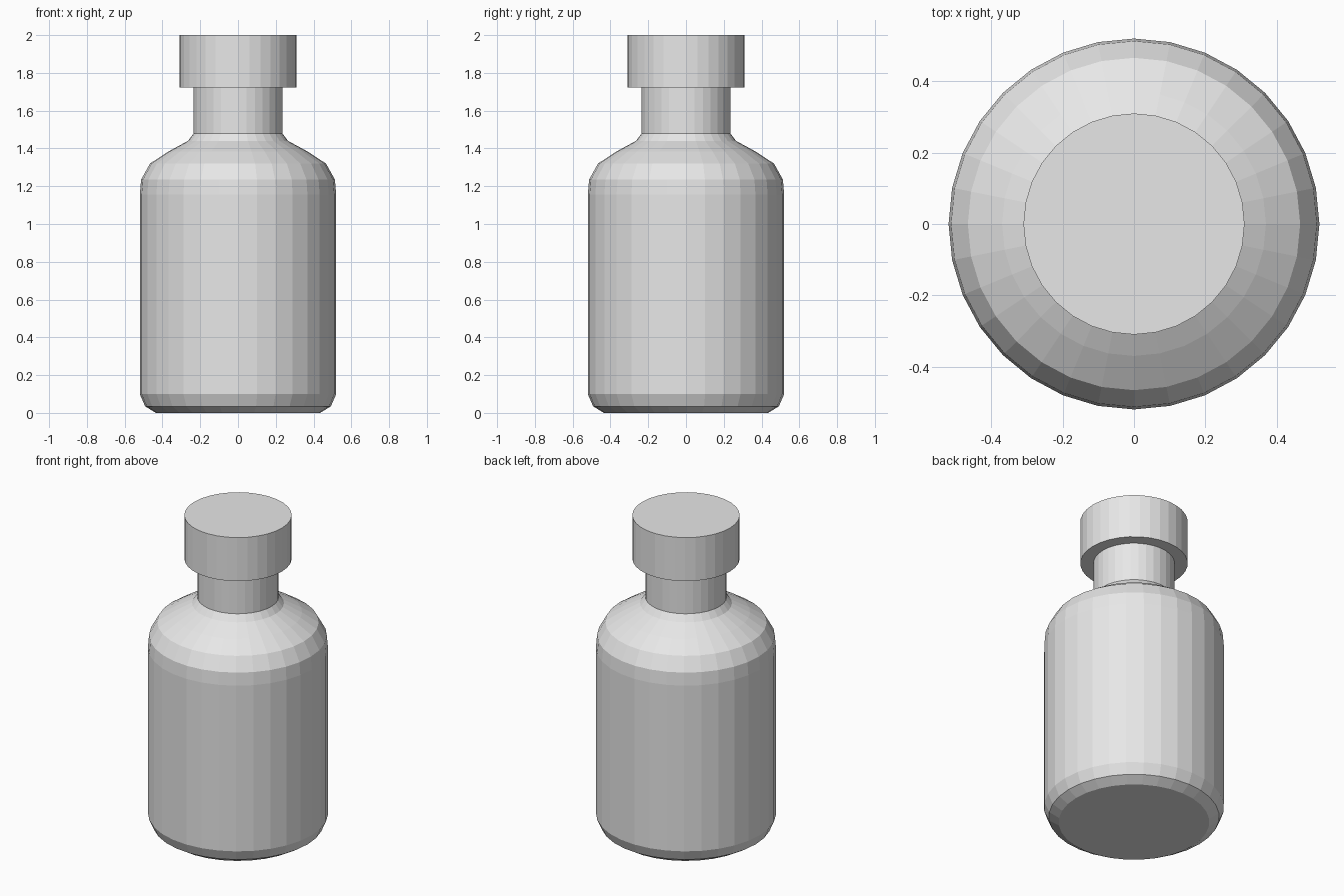
import bpy
import bmesh
from math import cos, sin, tau

SIDES = 32

cube = bpy.data.objects.get("Cube")
if cube:
    bpy.data.objects.remove(cube, do_unlink=True)

# One plain grey for the whole bottle
grey = bpy.data.materials.new("light_grey")
grey.use_nodes = True
colour = (0.8, 0.8, 0.8, 1.0)
grey.diffuse_color = colour
grey.node_tree.nodes["Principled BSDF"].inputs["Base Color"].default_value = colour


def lathe(name, profile):
    """Revolve (radius, height) pairs into a closed, flat-shaded solid."""
    bm = bmesh.new()
    rings = []
    for radius, z in profile:
        angles = [tau * i / SIDES for i in range(SIDES)]
        rings.append([bm.verts.new((radius * cos(a), radius * sin(a), z)) for a in angles])
    for low, high in zip(rings, rings[1:]):
        for i in range(SIDES):
            j = (i + 1) % SIDES
            bm.faces.new((low[i], low[j], high[j], high[i]))
    bm.faces.new(rings[0][::-1])
    bm.faces.new(rings[-1])
    mesh = bpy.data.meshes.new(name)
    bm.to_mesh(mesh)
    bm.free()
    mesh.materials.append(grey)
    obj = bpy.data.objects.new(name, mesh)
    bpy.context.collection.objects.link(obj)
    return obj


# Bottle body: chamfered base, straight wall, rounded shoulder
lathe("bottle_body", [
    (0.435, 0.0), (0.492, 0.035), (0.52, 0.1), (0.52, 1.155),
    (0.513, 1.235), (0.466, 1.32), (0.37, 1.383), (0.265, 1.44), (0.235, 1.48),
])

# Neck, running up into the cap
lathe("bottle_neck", [(0.235, 1.47), (0.235, 1.74)])

# Wide flat cap
lathe("bottle_cap", [(0.31, 1.723), (0.31, 2.0)])
